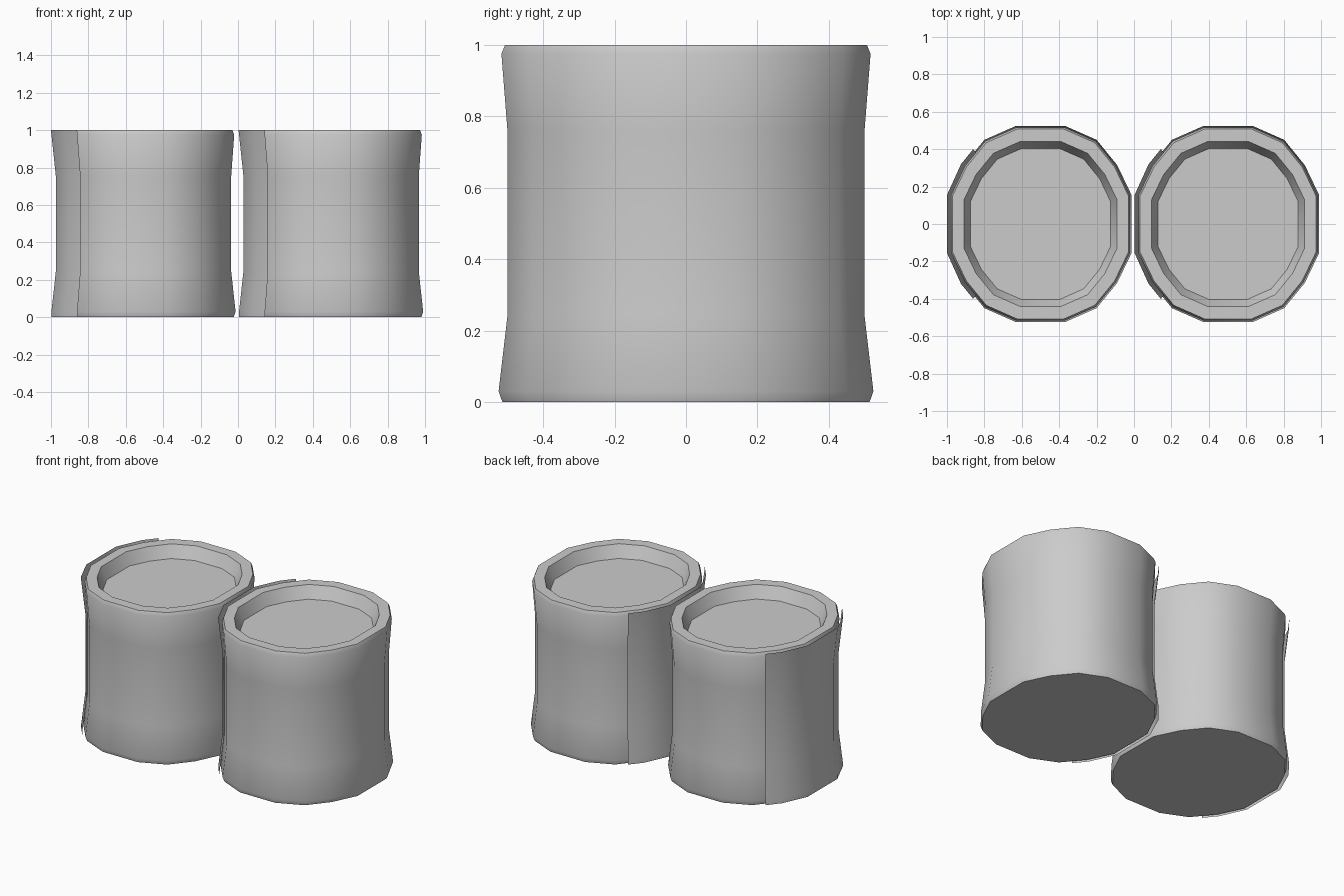
import bpy, math

if "Cube" in bpy.data.objects:
    bpy.data.objects.remove(bpy.data.objects["Cube"])

grey = bpy.data.materials.new("light grey")
grey.diffuse_color = (0.6, 0.6, 0.6, 1)
grey.use_nodes = True
grey.node_tree.nodes["Principled BSDF"].inputs["Base Color"].default_value = grey.diffuse_color

# Sixteen-sided outline: one quarter, mirrored around both axes
Q = [(0.487, 0.155), (0.41, 0.315), (0.30, 0.45), (0.13, 0.525)]
OUTLINE = (Q + [(-x, y) for x, y in reversed(Q)]
           + [(-x, -y) for x, y in Q] + [(x, -y) for x, y in reversed(Q)])

# (scale, height) from the base up the waisted wall, over the rim, into the recess
CAN = [(0.98, 0.0), (1.0, 0.03), (0.952, 0.245), (0.952, 0.755), (0.985, 0.975),
       (0.966, 1.0), (0.84, 1.0), (0.77, 0.92)]

# Wrap-around sheet on the left side, standing just off the wall
SHEET_PATH = [(-0.36, 0.40), (-0.425, 0.32), (-0.50, 0.155),
              (-0.50, -0.155), (-0.425, -0.32), (-0.36, -0.40)]
SHEET = [(0.995, 0.0), (0.995, 0.03), (0.948, 0.245), (0.948, 0.755), (1.0, 1.0)]


def loft(name, path, profile, x, closed):
    """Stack scaled copies of a path and bridge them with quads."""
    n = len(path)
    verts = [(px * s, py * s, z) for s, z in profile for px, py in path]
    faces = []
    for r in range(len(profile) - 1):
        for i in range(n if closed else n - 1):
            j = (i + 1) % n
            faces.append((r * n + i, r * n + j, (r + 1) * n + j, (r + 1) * n + i))
    if closed:
        faces.append(tuple(reversed(range(n))))
        top = (len(profile) - 1) * n
        faces.append(tuple(range(top, top + n)))
    mesh = bpy.data.meshes.new(name)
    mesh.from_pydata(verts, [], faces)
    mesh.materials.append(grey)
    ob = bpy.data.objects.new(name, mesh)
    ob.location.x = x
    bpy.context.collection.objects.link(ob)
    bpy.ops.object.select_all(action='DESELECT')
    ob.select_set(True)
    bpy.context.view_layer.objects.active = ob
    bpy.ops.object.shade_smooth_by_angle(angle=math.radians(30))
    return ob


for side, x in (("left", -0.5), ("right", 0.503)):
    loft(side + "_can", OUTLINE, CAN, x, True)
    loft(side + "_wrap", SHEET_PATH, SHEET, x, False)
